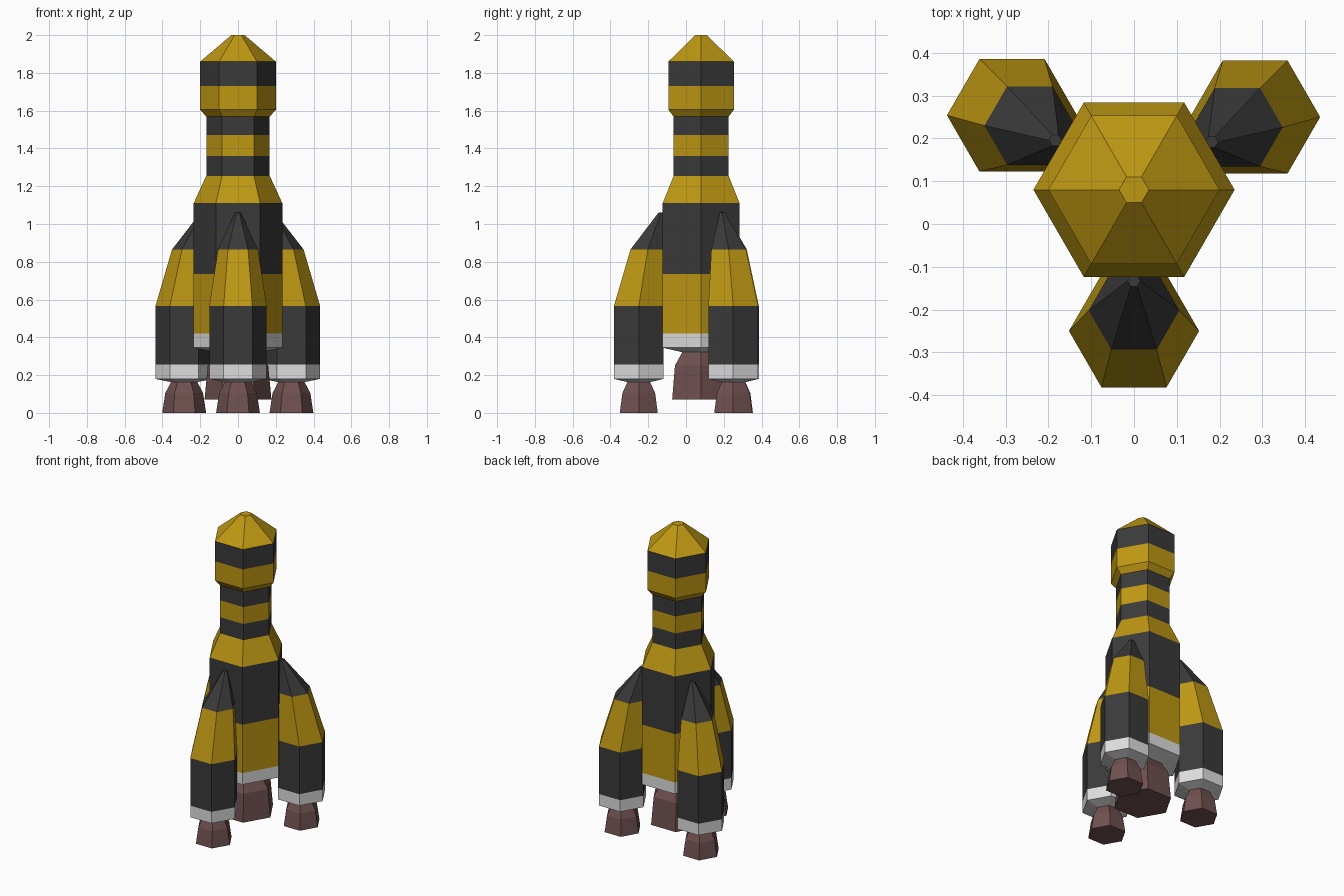
import bpy
import bmesh
from math import radians, cos, sin
from mathutils import Matrix

cube = bpy.data.objects.get("Cube")
if cube:
    bpy.data.objects.remove(cube, do_unlink=True)


def make_material(name, rgb):
    mat = bpy.data.materials.new(name)
    color = (*rgb, 1.0)
    mat.diffuse_color = color
    mat.use_nodes = True
    bsdf = next(n for n in mat.node_tree.nodes if n.type == 'BSDF_PRINCIPLED')
    bsdf.inputs["Base Color"].default_value = color
    return mat


YELLOW = make_material("yellow paint", (0.515, 0.314, 0.006))
DARK = make_material("charcoal paint", (0.042, 0.042, 0.043))
WHITE = make_material("white band", (0.73, 0.73, 0.73))
BROWN = make_material("nozzle brown", (0.16, 0.08, 0.08))


def hex_stack(name, location, rings, colors, turn=0):
    """Skin hexagonal rings (radius, height, y shift); one colour per band."""
    mats = list(dict.fromkeys(colors))
    mesh = bpy.data.meshes.new(name)
    for mat in mats:
        mesh.materials.append(mat)
    bm = bmesh.new()
    loops = []
    for radius, z, shift in rings:
        loops.append([bm.verts.new((radius * cos(radians(60 * i)),
                                    radius * sin(radians(60 * i)) + shift, z))
                      for i in range(6)])
    for low, high, color in zip(loops, loops[1:], colors):
        for i in range(6):
            j = (i + 1) % 6
            face = bm.faces.new((low[i], low[j], high[j], high[i]))
            face.material_index = mats.index(color)
    bm.faces.new(loops[0][::-1]).material_index = mats.index(colors[0])
    bm.faces.new(loops[-1]).material_index = mats.index(colors[-1])
    bmesh.ops.rotate(bm, verts=bm.verts, cent=(0, 0, 0),
                     matrix=Matrix.Rotation(radians(turn), 3, 'Z'))
    bmesh.ops.recalc_face_normals(bm, faces=bm.faces)
    bm.to_mesh(mesh)
    bm.free()
    obj = bpy.data.objects.new(name, mesh)
    obj.location = (*location, 0)
    bpy.context.collection.objects.link(obj)
    return obj


# Core stage: base, banded body, shoulder, neck and bulging nose
CORE = (0, 0.08)
core_profile = [(0.11, 0.32), (0.235, 0.345), (0.235, 0.42), (0.235, 0.735),
                (0.235, 1.11), (0.168, 1.255), (0.168, 1.36), (0.168, 1.47),
                (0.168, 1.568), (0.2, 1.605), (0.2, 1.73), (0.2, 1.86),
                (0.035, 2.0)]
hex_stack("core_stage", CORE, [(r, z, 0) for r, z in core_profile],
          [WHITE, WHITE, YELLOW, DARK, YELLOW, DARK, YELLOW, DARK,
           YELLOW, YELLOW, DARK, YELLOW])
hex_stack("core_nozzle", CORE,
          [(0.177, 0.07, 0), (0.16, 0.25, 0), (0.11, 0.33, 0)], [BROWN] * 2)

# Three boosters around the core, each leaning its tip towards it
booster_rings = [(0.07, 0.163, 0), (0.152, 0.18, 0), (0.152, 0.255, 0),
                 (0.152, 0.565, 0), (0.106, 0.865, 0.048),
                 (0.015, 1.06, 0.117)]
nozzle_rings = [(0.116, 0, 0), (0.1, 0.105, 0), (0.066, 0.17, 0)]
boosters = [("front", 0, -0.25, 0), ("left", 0.283, 0.25, 120),
            ("right", -0.285, 0.254, 240)]
for side, x, y, turn in boosters:
    hex_stack(side + "_booster", (x, y), booster_rings,
              [WHITE, WHITE, DARK, YELLOW, DARK], turn)
    hex_stack(side + "_booster_nozzle", (x, y), nozzle_rings,
              [BROWN] * 2, turn)
